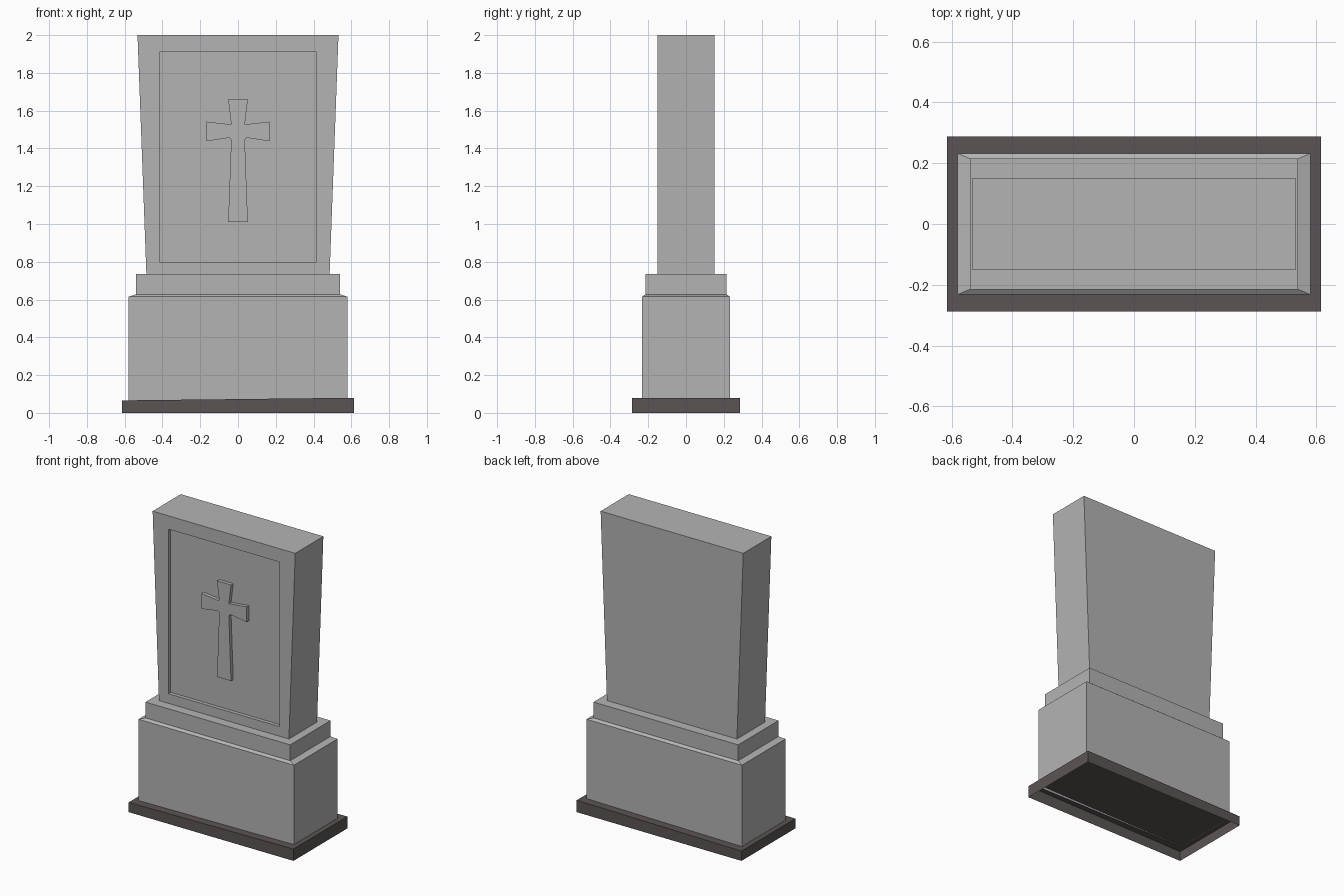
import bpy
import bmesh

cube = bpy.data.objects.get("Cube")
if cube:
    bpy.data.objects.remove(cube, do_unlink=True)


def make_material(name, rgb):
    mat = bpy.data.materials.new(name)
    mat.use_nodes = True
    color = (*rgb, 1.0)
    mat.diffuse_color = color
    mat.node_tree.nodes["Principled BSDF"].inputs["Base Color"].default_value = color
    return mat


def loft(name, rings, mat, cap_start=True, cap_end=True):
    """Join matching rings of points with quads and cap the ends."""
    bm = bmesh.new()
    loops = [[bm.verts.new(p) for p in ring] for ring in rings]
    for a, b in zip(loops, loops[1:]):
        n = len(a)
        for i in range(n):
            j = (i + 1) % n
            bm.faces.new((a[i], a[j], b[j], b[i]))
    if cap_start:
        bm.faces.new(loops[0][::-1])
    if cap_end:
        bm.faces.new(loops[-1])
    bmesh.ops.recalc_face_normals(bm, faces=bm.faces)
    mesh = bpy.data.meshes.new(name)
    bm.to_mesh(mesh)
    bm.free()
    mesh.materials.append(mat)
    obj = bpy.data.objects.new(name, mesh)
    bpy.context.scene.collection.objects.link(obj)
    return obj


def flat_ring(x, y, z, tilt=0.0):
    """Horizontal rectangle, optionally rising towards +x."""
    return [(-x, -y, z - tilt), (x, -y, z + tilt), (x, y, z + tilt), (-x, y, z - tilt)]


def upright_ring(y, x_low, x_high, z_low, z_high):
    """Vertical trapezoid facing front."""
    return [(-x_low, y, z_low), (x_low, y, z_low), (x_high, y, z_high), (-x_high, y, z_high)]


stone = make_material("grey stone", (0.456, 0.456, 0.456))
earth = make_material("dark brown stone", (0.105, 0.09, 0.088))

# Low foundation, open underneath, with a slightly sloping top
loft("foundation", [flat_ring(0.615, 0.287, 0), flat_ring(0.615, 0.287, 0.073, 0.007)],
     earth, cap_start=False)

# Stepped plinth with a sloping ledge
loft("plinth", [flat_ring(0.58, 0.232, 0.062), flat_ring(0.58, 0.232, 0.615),
                flat_ring(0.54, 0.215, 0.628), flat_ring(0.54, 0.215, 0.735)],
     stone, cap_start=False)

# Flaring headstone with a sunken front panel
front, sunk = -0.15, -0.125
loft("headstone", [upright_ring(0.15, 0.485, 0.532, 0.735, 2.0),
                   upright_ring(front, 0.485, 0.532, 0.735, 2.0),
                   upright_ring(front, 0.415, 0.415, 0.8, 1.91),
                   upright_ring(sunk, 0.415, 0.415, 0.8, 1.91)], stone)

# Raised cross with flared arms: right half of the outline, mirrored
half = [(0.052, 1.01), (0.036, 1.445), (0.045, 1.457), (0.168, 1.438),
        (0.168, 1.542), (0.036, 1.527), (0.052, 1.658)]
outline = half + [(-x, z) for x, z in reversed(half)]
loft("cross", [[(x, y, z) for x, z in outline] for y in (sunk + 0.002, front + 0.001)], stone)
